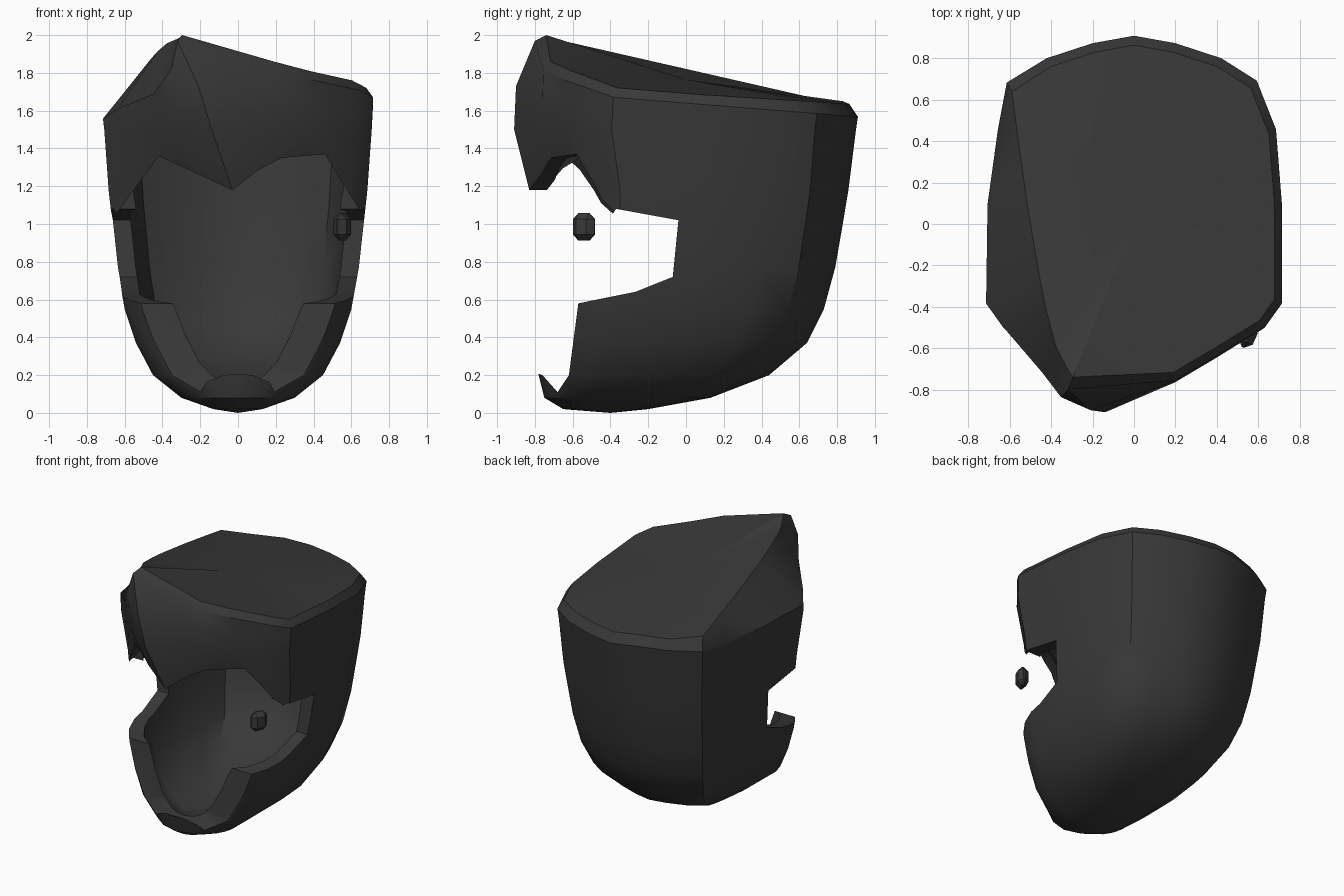
import bpy, bmesh, math
from mathutils import Vector

cube = bpy.data.objects.get("Cube")
if cube:
    bpy.data.objects.remove(cube, do_unlink=True)

charcoal = bpy.data.materials.new("charcoal")
charcoal.use_nodes = True
COLOUR = (0.04, 0.04, 0.041, 1)
charcoal.diffuse_color = COLOUR
bsdf = next(n for n in charcoal.node_tree.nodes if n.type == 'BSDF_PRINCIPLED')
bsdf.inputs["Base Color"].default_value = COLOUR
bsdf.inputs["Roughness"].default_value = 0.8


def make_object(name, bm):
    bmesh.ops.recalc_face_normals(bm, faces=bm.faces)
    mesh = bpy.data.meshes.new(name)
    bm.to_mesh(mesh)
    bm.free()
    mesh.materials.append(charcoal)
    obj = bpy.data.objects.new(name, mesh)
    bpy.context.collection.objects.link(obj)
    return obj


# Outline of one level from back to front: shared back, then brow or jaw front
BACK_RIGHT = [(.28, .96), (.59, .88), (.83, .76), (.96, .5), (1, .1), (1, -.43)]
BACK_LEFT = [(.28, .96), (.59, .88), (.86, .75), (.92, .5), (.99, .1), (1, -.43)]
BROW_FRONT = [(.89, -.55), (.56, -.71), (.28, -.84)]
JAW_FRONT = [(.95, -.57), (.83, -.71), (.42, -.92)]


def outline(front):
    left = [(-u, v) for u, v in reversed(BACK_LEFT + front)]
    return [(0, 1)] + BACK_RIGHT + front + [(0, -1)] + left


FRONT = len(BACK_RIGHT + BROW_FRONT) + 1

# Levels: height, half width, back y, front y, sideways shift of the front crease
LEVELS = [(.02, .13, -.2, -.65, 0), (.08, .30, .13, -.75, 0), (.2, .45, .44, -.78, 0),
          (.37, .54, .64, -.8, 0), (.55, .6, .73, -.81, 0), (.77, .64, .79, -.82, 0),
          (1.0, .665, .83, -.82, 0), (1.18, .685, .86, -.83, -.03),
          (1.5, .708, .9, -.91, -.14)]
RIM = (0, .715, .91, -.9, -.22)

# Rim heights at the swept front, from the right side over the crease to the left
FRONT_RIM = [1.71, 1.76, 1.81, 1.97, 1.82, 1.69, 1.61]


def level_ring(level):
    z, width, back, front, shift = level
    ring = []
    for u, v in outline(JAW_FRONT if 0 < z < .9 else BROW_FRONT):
        x = u * width
        y = (back + front) / 2 + v * (back - front) / 2
        if v == -1:
            x += shift
        elif u < 0 and v < -.6:
            x += shift * (1.2 + 1.8 * u)
            y += shift * .37
        ring.append(Vector((x, y, z)))
    return ring


def rim_ring():
    ring = level_ring(RIM)
    for i, p in enumerate(ring):
        k = i - (FRONT - 3)
        if 0 <= k < len(FRONT_RIM):
            p.z = FRONT_RIM[k]
        else:
            p.z = 1.64 - .08 * p.y if i < FRONT else 1.565 + .02 * p.y
    ring[FRONT] = Vector((-.32, -.8, 1.97))
    return ring


def crown_ring(rim):
    # Narrow bevel on the right and back, a sloping ridge on the left
    ring = [Vector((p.x * .95, p.y * .95, p.z + .05 + .02 * max(0, p.y))) for p in rim]
    ring[FRONT] = Vector((-.295, -.74, 2))
    for j, t in enumerate((0, .09, .22, .35, .6, .84, 1)):
        ring[FRONT + 1 + j] = Vector((-.31 - .28 * t ** .6, -.72 + 1.36 * t, 1.985 - .31 * t))
    return ring


def shell_body(name, shrink=None):
    bm = bmesh.new()
    rim = rim_ring()
    rings = [level_ring(lv) for lv in LEVELS]
    # Bulging forehead halfway between the last level and the rim
    forehead = [a.lerp(b, .5) for a, b in zip(rings[-1], rim)]
    forehead[FRONT] = Vector((-.21, -.9, 1.73))
    rings += [forehead, rim, crown_ring(rim)]
    rows = [[bm.verts.new(p) for p in ring] for ring in rings]
    n = len(rim)
    for lower, upper in zip(rows, rows[1:]):
        for i in range(n):
            j = (i + 1) % n
            bm.faces.new((lower[i], lower[j], upper[j], upper[i]))
    for row, centre in ((rows[0], (0, -.4, 0)), (rows[-1], (0, 0, 1.765))):
        c = bm.verts.new(centre)
        for i in range(n):
            bm.faces.new((row[i], row[(i + 1) % n], c))
    if shrink:
        for vert in bm.verts:
            vert.co = Vector((vert.co.x * shrink[0], vert.co.y * shrink[1],
                              vert.co.z * shrink[2] + .1))
    return make_object(name, bm)


def prism(name, points, place, start, end):
    bm = bmesh.new()
    a = [bm.verts.new(place(p, start)) for p in points]
    b = [bm.verts.new(place(p, end)) for p in points]
    bm.faces.new(a)
    bm.faces.new(b)
    for i in range(len(a)):
        j = (i + 1) % len(a)
        bm.faces.new((a[i], a[j], b[j], b[i]))
    return make_object(name, bm)


def carve(target, cutter):
    cutter.hide_render = True
    mod = target.modifiers.new("carve", 'BOOLEAN')
    mod.operation = 'DIFFERENCE'
    mod.solver = 'EXACT'
    mod.object = cutter
    bpy.context.view_layer.objects.active = target
    bpy.ops.object.modifier_apply(modifier=mod.name)
    bpy.data.objects.remove(cutter, do_unlink=True)


def smooth(obj, angle):
    bpy.ops.object.select_all(action='DESELECT')
    obj.select_set(True)
    bpy.context.view_layer.objects.active = obj
    bpy.ops.object.shade_smooth_by_angle(angle=math.radians(angle))


# Hollow outer shell
shell = shell_body("helmet_shell")
carve(shell, shell_body("cavity", (.85, .88, .86)))

# Side opening, jaw line and chin lip
side_profile = [(-1.3, .22), (-.79, .21), (-.76, .2), (-.68, .11), (-.62, .2), (-.57, .58),
                (-.27, .64), (-.07, .72), (-.04, 1.02), (-.37, 1.08), (-.39, 1.05), (-1.3, 1.05)]
carve(shell, prism("side_opening", side_profile, lambda p, d: (d, p[0], p[1]), -1.2, 1.2))

# Arched brow with a central point
brow_profile = [(.72, .95), (.46, 1.37), (.23, 1.35), (.1, 1.28), (-.03, 1.18),
                (-.42, 1.36), (-.72, .95)]
carve(shell, prism("brow_opening", brow_profile, lambda p, d: (p[0], d, p[1]), -1.3, -.36))
smooth(shell, 35)

# Small rounded stud inside the left of the opening
bm = bmesh.new()
bmesh.ops.create_cube(bm, size=1)
bmesh.ops.scale(bm, vec=(.075, .125, .145), verts=bm.verts)
bmesh.ops.bevel(bm, geom=bm.edges[:], offset=.032, segments=1, affect='EDGES')
stud = make_object("stud", bm)
stud.location = (.552, -.54, .985)
stud.rotation_euler.z = math.radians(-25)
smooth(stud, 30)
